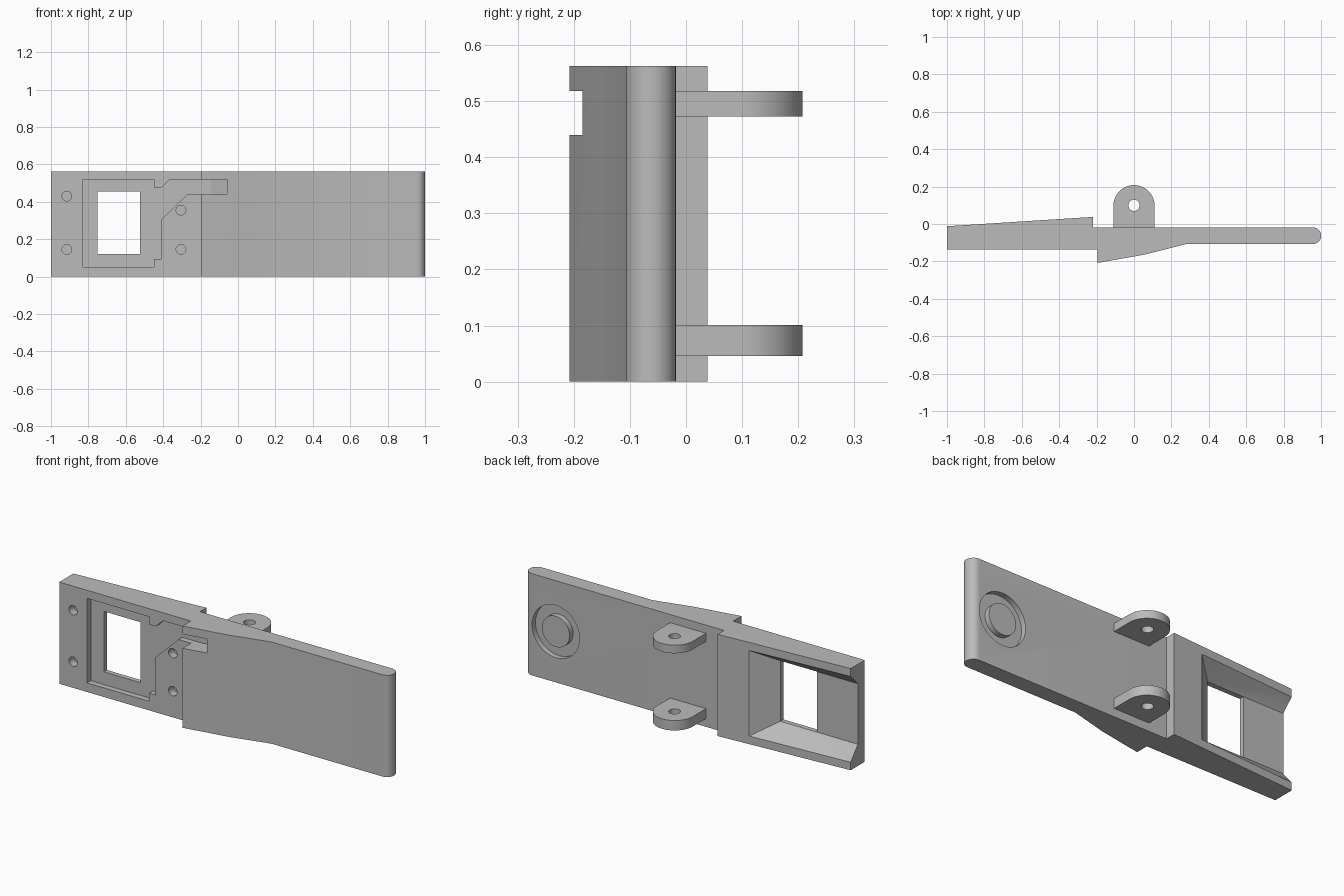
import bpy, bmesh
from math import sin, cos, pi, radians
from mathutils import Vector

if "Cube" in bpy.data.objects:
    bpy.data.objects.remove(bpy.data.objects["Cube"])

grey = bpy.data.materials.new("plain grey")
grey.use_nodes = True
colour = (0.5, 0.5, 0.5, 1)
grey.diffuse_color = colour
grey.node_tree.nodes["Principled BSDF"].inputs["Base Color"].default_value = colour

HEIGHT = 0.563
BACK = -0.018      # rear face of the flat blade
FRONT = -0.135     # front face of the thick arm


def make(name, bm):
    bmesh.ops.recalc_face_normals(bm, faces=bm.faces)
    mesh = bpy.data.meshes.new(name)
    bm.to_mesh(mesh)
    bm.free()
    mesh.materials.append(grey)
    obj = bpy.data.objects.new(name, mesh)
    bpy.context.collection.objects.link(obj)
    return obj


def prism(name, points, axis, lo, hi):
    """Extrude a closed outline along z (x, y points) or y (x, z points)."""
    bm = bmesh.new()
    place = (lambda p: (p[0], p[1], lo)) if axis == "z" else (lambda p: (p[0], lo, p[1]))
    face = bm.faces.new([bm.verts.new(place(p)) for p in points])
    moved = bmesh.ops.extrude_face_region(bm, geom=[face])["geom"]
    step = Vector((0, 0, hi - lo)) if axis == "z" else Vector((0, hi - lo, 0))
    bmesh.ops.translate(bm, vec=step, verts=[v for v in moved if isinstance(v, bmesh.types.BMVert)])
    return make(name, bm)


def arc(cx, cy, r, start, end, n):
    angles = [radians(start + (end - start) * i / n) for i in range(n + 1)]
    return [(cx + r * cos(a), cy + r * sin(a)) for a in angles]


def disc(name, cx, cy, r, axis, lo, hi, n=48):
    return prism(name, arc(cx, cy, r, 0, 360, n)[:-1], axis, lo, hi)


def combine(target, tool, operation="DIFFERENCE"):
    mod = target.modifiers.new("combine", "BOOLEAN")
    mod.operation, mod.solver, mod.object = operation, "EXACT", tool
    graph = bpy.context.evaluated_depsgraph_get()
    graph.update()
    result = bpy.data.meshes.new_from_object(target.evaluated_get(graph))
    target.modifiers.clear()
    target.data = result
    bpy.data.objects.remove(tool)


# Plate: one plan outline with thick arm, stepped wedge and rounded blade end
outline = [(-1, FRONT), (-0.194, FRONT), (-0.194, -0.208), (0.06, -0.163),
           (0.28, -0.107)]
outline += arc(0.956, -0.0625, 0.0445, -90, 90, 16)
outline += [(-0.22, BACK), (-0.22, 0.038), (-1, -0.012)]
body = prism("latch_plate", outline, "z", 0, HEIGHT)

# Front recess with side channel
recess = [(-0.83, 0.05), (-0.45, 0.05), (-0.45, 0.095), (-0.41, 0.095),
          (-0.41, 0.305), (-0.27, 0.44), (-0.06, 0.44), (-0.06, 0.518),
          (-0.365, 0.518), (-0.41, 0.475), (-0.45, 0.475), (-0.45, 0.518), (-0.83, 0.518)]
combine(body, prism("recess_cutter", recess, "y", -0.3, -0.102))

# Ramp at the end of the channel
ramp = [(-0.145, -0.103), (-0.145, -0.102), (-0.06, -0.08), (-0.06, -0.103)]
combine(body, prism("ramp_cutter", ramp, "z", 0.44, 0.518))

# Rear tapered pocket, open at the arm's end
bm = bmesh.new()
for x, y, z0, z1 in [(-1.02, -0.075, 0.12, 0.455), (-0.525, -0.075, 0.12, 0.455),
                     (-0.40, 0.03, 0.042, 0.521), (-1.02, -0.01, 0.042, 0.521)]:
    bm.verts.new((x, y, z0))
    bm.verts.new((x, y, z1))
bmesh.ops.convex_hull(bm, input=bm.verts)
combine(body, make("pocket_cutter", bm))

# Window through the thin web
window = [(-0.75, 0.12), (-0.525, 0.12), (-0.525, 0.455), (-0.75, 0.455)]
combine(body, prism("window_cutter", window, "y", -0.2, -0.07))

# Blind screw holes
for x, z in [(-0.915, 0.43), (-0.915, 0.145), (-0.305, 0.355), (-0.305, 0.145)]:
    combine(body, disc("screw_hole_cutter", x, z, 0.026, "y", -0.2, -0.09, 24))

# Ring groove with a central boss on the blade's rear
ring = disc("ring_cutter", 0.81, HEIGHT / 2, 0.145, "y", BACK - 0.03, 0.05)
combine(ring, disc("boss_core", 0.81, HEIGHT / 2, 0.085, "y", -0.1, 0.1))
combine(body, ring)

# Hinge lugs on the rear
parts = [body]
for name, lo, hi in [("lower_hinge_lug", 0.046, 0.101), ("upper_hinge_lug", 0.473, 0.518)]:
    shape = [(-0.11, BACK), (0.11, BACK)] + arc(0, 0.098, 0.11, 0, 180, 32)
    lug = prism(name, shape, "z", lo, hi)
    combine(lug, disc("pin_hole_cutter", 0, 0.1, 0.03, "z", -0.1, 0.7, 32))
    parts.append(lug)

# Smooth the curved walls, keep hard edges
for obj in bpy.context.selected_objects:
    obj.select_set(False)
for obj in parts:
    obj.select_set(True)
bpy.context.view_layer.objects.active = body
bpy.ops.object.shade_smooth_by_angle(angle=radians(20))
